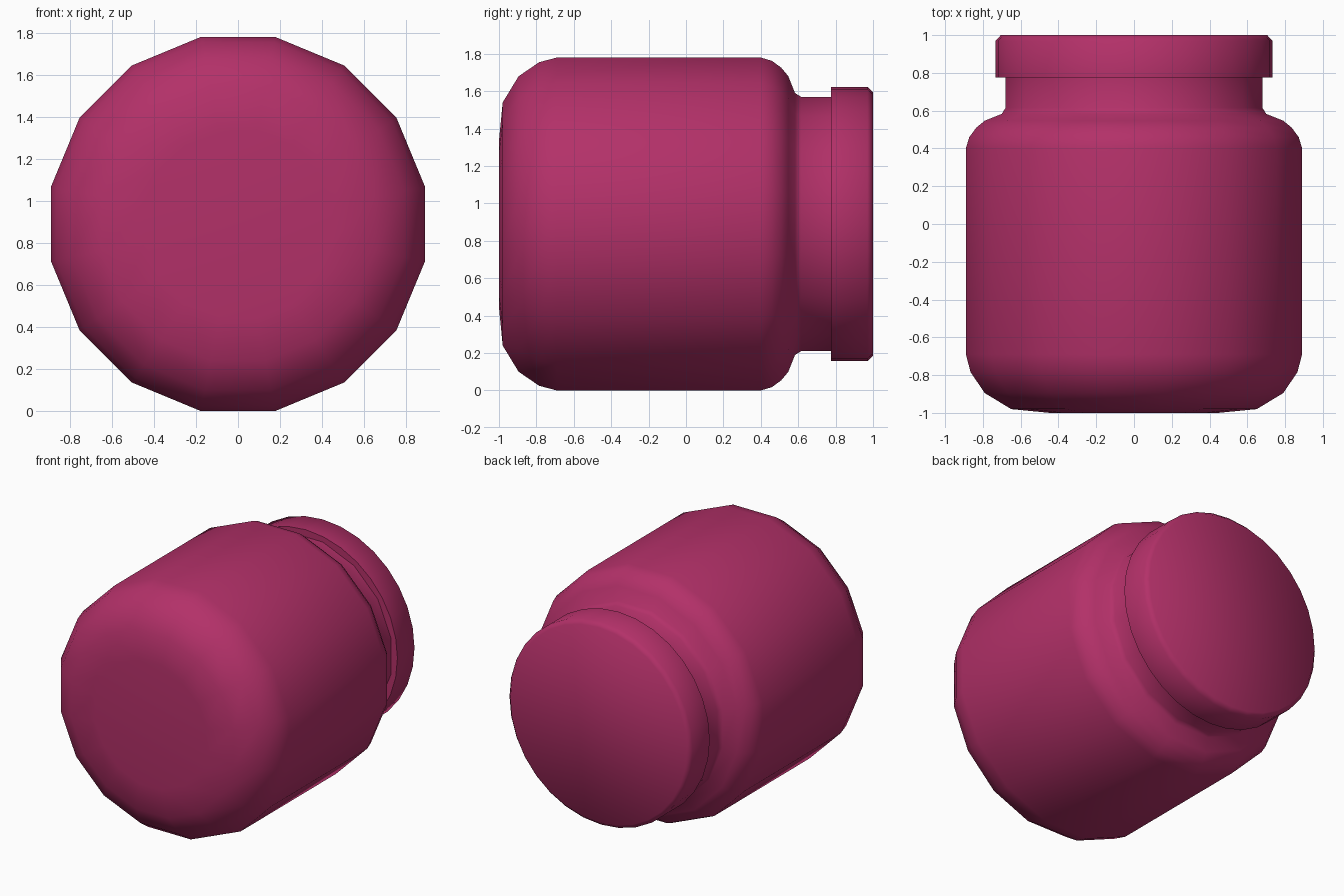
import bpy, bmesh, math

if "Cube" in bpy.data.objects:
    bpy.data.objects.remove(bpy.data.objects["Cube"])

CENTRE_Z = 0.89

mat = bpy.data.materials.new("magenta")
mat.diffuse_color = (0.45, 0.03, 0.14, 1)
mat.use_nodes = True
mat.node_tree.nodes["Principled BSDF"].inputs["Base Color"].default_value = mat.diffuse_color


def lathe(name, profile, sides, phase, cap_start, cap_end):
    """Revolve (radius, y) points around the jar's lying axis."""
    bm = bmesh.new()
    rings = []
    for r, y in profile:
        ring = []
        for i in range(sides):
            a = phase + 2 * math.pi * i / sides
            ring.append(bm.verts.new((r * math.cos(a), y, CENTRE_Z + r * math.sin(a))))
        rings.append(ring)
    for a, b in zip(rings, rings[1:]):
        for i in range(sides):
            j = (i + 1) % sides
            bm.faces.new((a[i], a[j], b[j], b[i]))
    if cap_start:
        bm.faces.new(rings[0])
    if cap_end:
        bm.faces.new(rings[-1])
    bmesh.ops.recalc_face_normals(bm, faces=bm.faces)
    mesh = bpy.data.meshes.new(name)
    bm.to_mesh(mesh)
    bm.free()
    mesh.materials.append(mat)
    ob = bpy.data.objects.new(name, mesh)
    bpy.context.collection.objects.link(ob)
    bpy.ops.object.select_all(action='DESELECT')
    ob.select_set(True)
    bpy.context.view_layer.objects.active = ob
    bpy.ops.object.shade_smooth_by_angle(angle=math.radians(60))
    return ob


# Body with rounded base, shoulder and neck: 16 sides, flats facing the axes
SIDES = 16
k = 1 / math.cos(math.pi / SIDES)  # flat distance -> corner radius
body = [(0.445, -1.0), (0.65, -0.98), (0.79, -0.895), (0.865, -0.785),
        (0.89, -0.69), (0.89, 0.40), (0.872, 0.46), (0.835, 0.51),
        (0.79, 0.547), (0.70, 0.583), (0.68, 0.615), (0.68, 0.79)]
lathe("jar_body", [(r * k, y) for r, y in body], SIDES, math.pi / SIDES, True, True)

# Lid with a bevelled outer edge
lid = [(0.66, 0.775), (0.733, 0.775), (0.733, 0.97), (0.705, 1.0)]
lathe("lid", lid, 32, 0, False, True)
